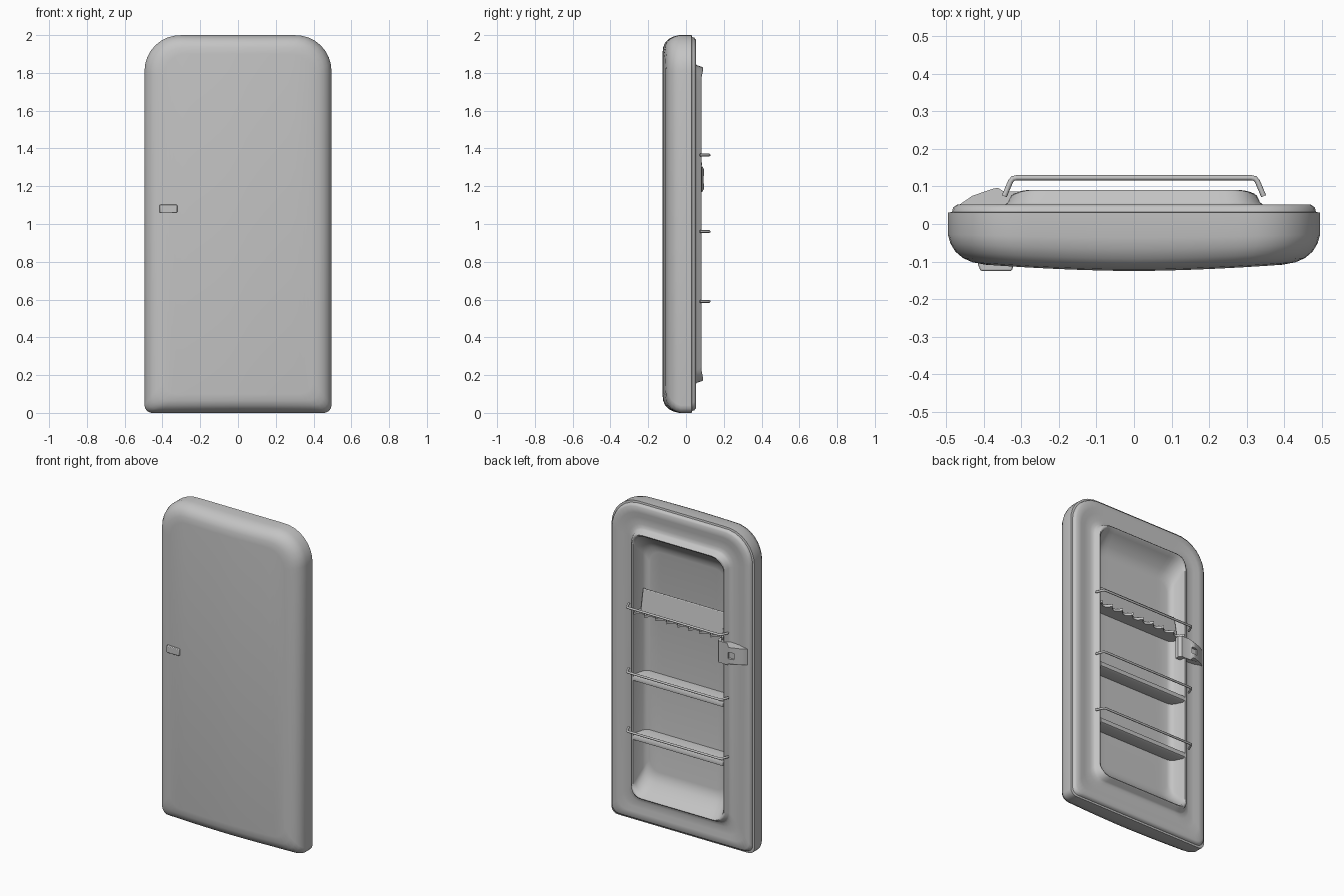
import bpy, bmesh
from math import sin, pi, sqrt, radians, cos

cube = bpy.data.objects.get("Cube")
if cube:
    bpy.data.objects.remove(cube, do_unlink=True)

grey = bpy.data.materials.new("warm_grey_enamel")
grey.use_nodes = True
grey.diffuse_color = (0.55, 0.55, 0.55, 1)
grey.node_tree.nodes["Principled BSDF"].inputs["Base Color"].default_value = (0.55, 0.55, 0.55, 1)


def finish(obj, angle=40):
    obj.data.materials.append(grey)
    bpy.ops.object.select_all(action='DESELECT')
    obj.select_set(True)
    bpy.context.view_layer.objects.active = obj
    bpy.ops.object.shade_smooth_by_angle(angle=radians(angle))
    return obj


def mesh_object(name, bm):
    bmesh.ops.recalc_face_normals(bm, faces=bm.faces)
    mesh = bpy.data.meshes.new(name)
    bm.to_mesh(mesh)
    bm.free()
    obj = bpy.data.objects.new(name, mesh)
    bpy.context.collection.objects.link(obj)
    return obj


def prism(name, profile, axis, low, high, bevel=0.0):
    """Extrude a 2D profile: axis 0 takes (y, z) points, axis 2 takes (x, y)."""
    place = (lambda p, t: (t, *p)) if axis == 0 else (lambda p, t: (*p, t))
    bm = bmesh.new()
    a, b = ([bm.verts.new(place(p, t)) for p in profile] for t in (low, high))
    bm.faces.new(a)
    bm.faces.new(b[::-1])
    for i in range(len(a)):
        j = (i + 1) % len(a)
        bm.faces.new((a[i], a[j], b[j], b[i]))
    obj = mesh_object(name, bm)
    if bevel:
        mod = obj.modifiers.new("soft_edges", 'BEVEL')
        mod.width, mod.segments = bevel, 2
    return finish(obj)


# Door shell: rounded rings lofted from the bulging front to the recessed liner
STEPS = 26


def clamp(v):
    return max(0.0, min(1.0, v))


def corner_drop(x, w, r):
    over = abs(x) - (w - r)
    return r - sqrt(max(r * r - over * over, 0)) if over > 0 else 0


def ring(bm, inset, y, extra=0.0):
    w = 0.495 - inset
    r_top = max(0.19 - 0.7 * inset, 0.08)
    r_low = min(0.04 + 0.3 * inset, 0.07)
    top, low = [], []
    for i in range(STEPS + 1):
        x = w * sin(pi * (i / STEPS - 0.5))
        bulge = 0.025 * (1 - abs(2 * x) ** 1.7) * clamp(-y / 0.09) if extra == 0 else 0
        for row, z in ((top, 2 - inset - extra - corner_drop(x, w, r_top)),
                       (low, inset + extra + corner_drop(x, w, r_low))):
            lip = 0.01 * clamp((abs(z - 1) - 0.77) / 0.05) if y > 0.07 else 0
            row.append(bm.verts.new((x, y - bulge + lip, z)))
    return top, low


shell = [
    (0.1, -0.1), (0.065, -0.096), (0.04, -0.087), (0.02, -0.072), (0.007, -0.052),
    (0, -0.028), (0, 0.03), (0.011, 0.032), (0.014, 0.044), (0.025, 0.052),
    (0.06, 0.052), (0.09, 0.046), (0.13, 0.046), (0.15, 0.05), (0.16, 0.058),
    (0.168, 0.075), (0.175, 0.081), (0.182, 0.078), (0.186, 0.06, 0.005),
    (0.2, 0.005, 0.05), (0.21, -0.012, 0.068), (0.23, -0.02, 0.08)]
bm = bmesh.new()
rings = [ring(bm, *s) for s in shell]
for (t0, l0), (t1, l1) in zip(rings, rings[1:]):
    a, b = t0 + l0[::-1], t1 + l1[::-1]
    for i in range(len(a)):
        j = (i + 1) % len(a)
        bm.faces.new((a[i], a[j], b[j], b[i]))
for top, low in (rings[0], rings[-1]):
    for i in range(STEPS):
        bm.faces.new((top[i], top[i + 1], low[i + 1], low[i]))
finish(mesh_object("door_shell", bm), 50)


# Wire rails across the liner
def rail(name, z):
    curve = bpy.data.curves.new(name, 'CURVE')
    curve.dimensions = '3D'
    curve.bevel_depth, curve.bevel_resolution = 0.007, 2
    half = [(0.345, 0.074), (0.328, 0.114), (0.322, 0.121), (0.312, 0.123)]
    path = half + [(-x, y) for x, y in half[::-1]]
    spline = curve.splines.new('POLY')
    spline.points.add(len(path) - 1)
    for point, (x, y) in zip(spline.points, path):
        point.co = (x, y, z, 1)
    curve.use_fill_caps = True
    obj = bpy.data.objects.new(name, curve)
    bpy.context.collection.objects.link(obj)
    bpy.ops.object.select_all(action='DESELECT')
    obj.select_set(True)
    bpy.context.view_layer.objects.active = obj
    bpy.ops.object.convert(target='MESH')
    finish(bpy.context.object, 50)


heights = {"upper": 1.365, "middle": 0.96, "lower": 0.59}
for label, z in heights.items():
    rail(label + "_rail", z)

# Two plain shelves with a rounded front lip
lip = [(-0.025, -0.03), (0.055, -0.03), (0.073, -0.036), (0.08, -0.05),
       (0.078, -0.066), (0.066, -0.073), (-0.025, -0.06)]
for label in ("middle", "lower"):
    prism(label + "_shelf", [(y, heights[label] + dz) for y, dz in lip], 0, -0.312, 0.312)

# Egg shelf: scalloped front edge, with an upright panel behind it
z = heights["upper"]
waves = 8
edge = []
for i in range(waves * 8 + 1):
    x = -0.305 + 0.61 * i / (waves * 8)
    edge.append((x, 0.085 - 0.035 * abs(sin(pi * i / 8)) ** 0.8))
prism("egg_shelf", edge + [(0.305, -0.025), (-0.305, -0.025)], 2, z - 0.055, z - 0.04)
prism("egg_shelf_back", [(0.035, z - 0.05), (0.045, z - 0.05), (0.02, z + 0.09), (0.01, z + 0.09)],
      0, -0.285, 0.285, 0.004)

# Latch plate on the inside edge, with a square keyhole
latch = prism("latch_plate",
              [(-0.465, 0.045), (-0.462, 0.053), (-0.43, 0.075), (-0.375, 0.094), (-0.362, 0.096),
               (-0.345, 0.086), (-0.285, 0.086), (-0.27, 0.07), (-0.27, 0.045)], 2, 1.17, 1.305)
for v in latch.data.vertices:
    if v.co.x < -0.4 or v.co.y > 0.09:
        v.co.z = 1.237 + (v.co.z - 1.237) * 0.75
bpy.ops.mesh.primitive_cube_add(size=0.04, location=(-0.375, 0.1, 1.235))
cutter = bpy.context.object
cutter.name = "keyhole_cutter"
cutter.hide_render = True
cutter.hide_viewport = True
cut = latch.modifiers.new("keyhole", 'BOOLEAN')
cut.operation, cut.object = 'DIFFERENCE', cutter

# Small outer handle
prism("front_handle", [(-0.417, -0.08), (-0.415, -0.108), (-0.408, -0.125), (-0.325, -0.125),
                       (-0.32, -0.108), (-0.32, -0.08)], 2, 1.06, 1.102, 0.004)
